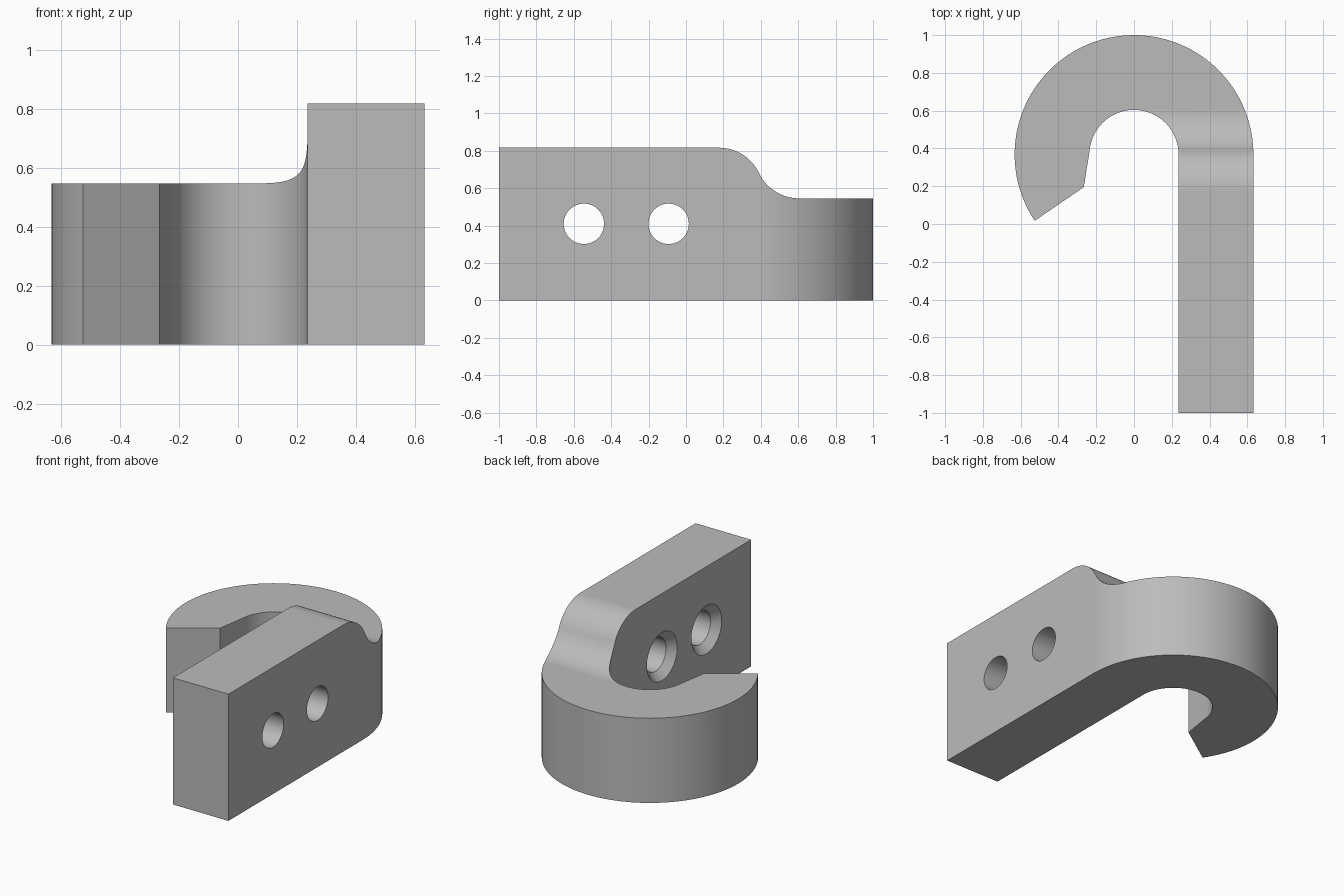
import bpy, bmesh
from math import sin, cos, atan2, pi, radians
from mathutils import Matrix, Vector

cube = bpy.data.objects.get("Cube")
if cube:
    bpy.data.objects.remove(cube)

LOW, HIGH = 0.546, 0.817
OUTER, INNER = 0.632, 0.236
CY = 1 - OUTER                     # centre of the hook bend
HOLE_Z, HOLE_R, SINK_R = 0.41, 0.108, 0.155

grey = bpy.data.materials.new("plain grey")
grey.use_nodes = True
colour = (0.5, 0.5, 0.5, 1)
grey.diffuse_color = colour
grey.node_tree.nodes["Principled BSDF"].inputs["Base Color"].default_value = colour


def arc(cx, cy, r, start, end, n):
    return [(cx + r * cos(start + (end - start) * i / n),
             cy + r * sin(start + (end - start) * i / n)) for i in range(n + 1)]


def add_object(name, bm):
    bmesh.ops.recalc_face_normals(bm, faces=bm.faces)
    mesh = bpy.data.meshes.new(name)
    bm.to_mesh(mesh)
    bm.free()
    obj = bpy.data.objects.new(name, mesh)
    bpy.context.collection.objects.link(obj)
    mesh.materials.append(grey)
    return obj


def prism(name, points, direction):
    bm = bmesh.new()
    face = bm.faces.new([bm.verts.new(p) for p in points])
    new = bmesh.ops.extrude_face_region(bm, geom=[face], use_keep_orig=True)["geom"]
    bmesh.ops.translate(bm, vec=direction,
                        verts=[v for v in new if isinstance(v, bmesh.types.BMVert)])
    return add_object(name, bm)


def cut(target, cutter):
    cutter.hide_render = True
    mod = target.modifiers.new("cut", 'BOOLEAN')
    mod.operation, mod.solver, mod.object = 'DIFFERENCE', 'EXACT', cutter
    bpy.context.view_layer.objects.active = target
    bpy.ops.object.modifier_apply(modifier=mod.name)
    bpy.data.objects.remove(cutter)


# Hook and shank in one plan outline
tip = (-0.526, 0.017)
tip_angle = 2 * pi + atan2(tip[1] - CY, tip[0])
outline = [(INNER, -1), (OUTER, -1)]
outline += arc(0, CY, OUTER, 0, tip_angle, 80)
outline += [(-0.266, 0.195)]
outline += arc(0, CY, INNER, radians(176), 0, 48)
hook = prism("hook", [(x, y, 0) for x, y in outline], Vector((0, 0, HIGH)))

# Curved step from the tall shank down to the low bend
y0, y1 = 0.175, 0.605
dy, dz = (y1 - y0) / 2, (HIGH - LOW) / 2
r = (dy * dy + dz * dz) / (2 * dz)
turn = atan2(dy, r - dz)
step = arc(y0, HIGH - r, r, pi / 2, pi / 2 - turn, 16)
step += arc(y1, LOW + r, r, -pi / 2 - turn, -pi / 2, 16)[1:]
step += [(1.2, LOW), (1.2, 1), (y0, 1)]
cut(hook, prism("step_cutter", [(-1, y, z) for y, z in step], Vector((2, 0, 0))))

# Low top on the tip side
side = [(-1, -0.5), (0, -0.5), (0, 0.9), (-1, 0.9)]
cut(hook, prism("tip_cutter", [(x, y, LOW) for x, y in side], Vector((0, 0, 1))))

# Two screw holes, countersunk on the inner face
sink = SINK_R - HOLE_R
stations = [(INNER - 0.05, SINK_R + 0.05), (INNER + sink, HOLE_R), (0.8, HOLE_R)]
for y in (-0.546, -0.093):
    bm = bmesh.new()
    rings = [[bm.verts.new((x, y + py, HOLE_Z + pz))
              for py, pz in arc(0, 0, rad, 0, 2 * pi, 48)[:-1]] for x, rad in stations]
    for a, b in zip(rings, rings[1:]):
        for i in range(48):
            j = (i + 1) % 48
            bm.faces.new((a[i], a[j], b[j], b[i]))
    bm.faces.new(rings[0])
    bm.faces.new(rings[-1])
    cut(hook, add_object("hole_cutter", bm))

# Smooth curves, crisp edges
bpy.ops.object.select_all(action='DESELECT')
hook.select_set(True)
bpy.context.view_layer.objects.active = hook
bpy.ops.object.shade_smooth_by_angle(angle=radians(8))
weighted = hook.modifiers.new("weighted normals", 'WEIGHTED_NORMAL')
weighted.keep_sharp = True
